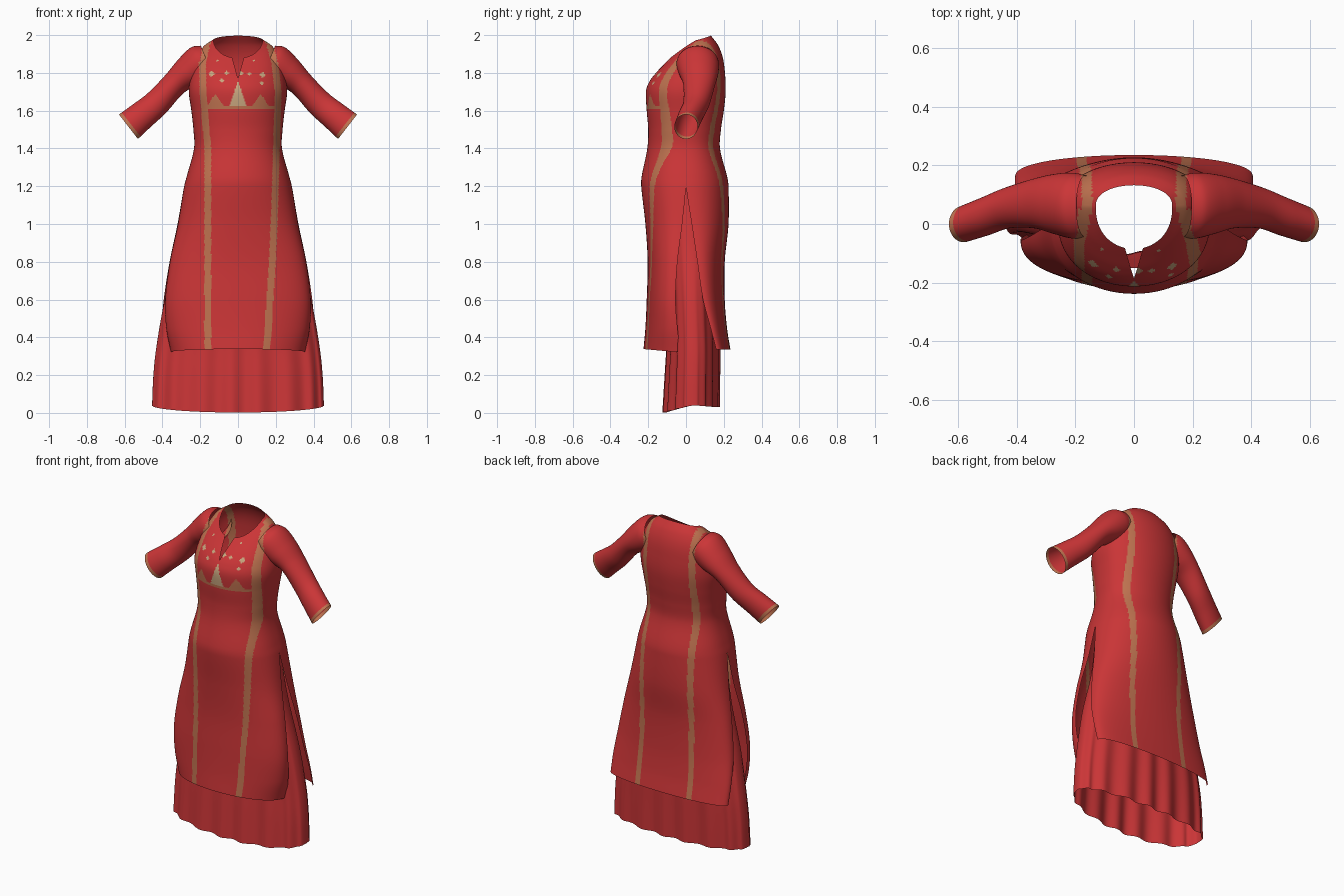
import bpy, bmesh, math

if "Cube" in bpy.data.objects:
    bpy.data.objects.remove(bpy.data.objects["Cube"], do_unlink=True)


def material(name, rgb):
    m = bpy.data.materials.new(name)
    m.use_nodes = True
    m.diffuse_color = (*rgb, 1)
    m.node_tree.nodes["Principled BSDF"].inputs["Base Color"].default_value = (*rgb, 1)
    return m


RED, TAN, BEIGE = 0, 1, 2
MATERIALS = [material("red cloth", (0.60, 0.036, 0.038)),
             material("tan trim", (0.52, 0.17, 0.08)),
             material("beige embroidery", (0.58, 0.38, 0.21))]


def spline(keys, t, step):
    """Smooth rows through the keys; column t is the rising parameter."""
    def tangent(i):
        a, b = keys[max(i - 1, 0)], keys[min(i + 1, len(keys) - 1)]
        return [(q - p) / (b[t] - a[t]) for p, q in zip(a, b)]
    rows = []
    for i in range(len(keys) - 1):
        a, b, ta, tb = keys[i], keys[i + 1], tangent(i), tangent(i + 1)
        span = b[t] - a[t]
        n = math.ceil(span / step)
        for k in range(n):
            s = k / n
            h = 3 * s * s - 2 * s ** 3
            g, f = s ** 3 - 2 * s * s + s, s ** 3 - s * s
            rows.append([p * (1 - h) + q * h + span * (g * u + f * v)
                         for p, q, u, v in zip(a, b, ta, tb)])
    return rows + [list(keys[-1])]


def add_grid(bm, rows):
    verts = [[bm.verts.new(p) for p in row] for row in rows]
    for r0, r1 in zip(verts, verts[1:]):
        for a, b, c, d in zip(r0, r0[1:], r1[1:], r1):
            bm.faces.new((a, b, c, d))


def add_panel(bm, keys, step, columns, fold=0):
    """Half wrap of cloth. Key: centre z, edge z, half width, centre y, edge y."""
    rows = []
    for zc, ze, hw, yc, ye in spline(keys, 1, step):
        row = []
        for i in range(columns + 1):
            a = math.pi * (i / columns - 0.5)
            c = max(math.cos(a), 0)
            ripple = fold * max(0, 1 - zc) * math.sin(17 * a + 0.6 * math.sin(5 * a)) * c ** 0.5
            row.append((hw * math.sin(a), ye + (yc - ye) * c ** 0.85 + ripple,
                        ze + (zc - ze) * c))
        rows.append(row)
    add_grid(bm, rows)


def finish(bm, name, paint):
    bmesh.ops.remove_doubles(bm, verts=bm.verts, dist=0.0005)
    bmesh.ops.recalc_face_normals(bm, faces=bm.faces)
    for f in bm.faces:
        f.smooth = True
        f.material_index = paint(f.calc_center_median())
    me = bpy.data.meshes.new(name)
    bm.to_mesh(me)
    bm.free()
    for m in MATERIALS:
        me.materials.append(m)
    ob = bpy.data.objects.new(name, me)
    bpy.context.collection.objects.link(ob)
    return ob


# Painting rules: long stripes, yoke band, embroidered peaks and flecks
RIGHT_STRIPE = [(0.3, 0.16), (1.4, 0.16), (1.7, 0.185), (1.85, 0.188), (1.98, 0.16)]
LEFT_STRIPE = [(0.3, 0.15), (0.8, 0.182), (1.1, 0.195), (1.4, 0.203),
               (1.7, 0.213), (1.85, 0.195), (1.98, 0.16)]
BACK_STRIPE = [(0.3, 0.175), (1.4, 0.165), (1.98, 0.16)]
PEAKS = [(0, 0.045, 1.76, BEIGE), (-0.12, 0.045, 1.69, TAN), (0.12, 0.045, 1.69, TAN)]
FLECKS = [(-0.14, 1.795, 0.018), (-0.085, 1.76, 0.014), (-0.06, 1.8, 0.013),
          (0.015, 1.8, 0.015), (0.06, 1.795, 0.012), (0.13, 1.79, 0.018),
          (0.125, 1.745, 0.012), (-0.11, 1.865, 0.008), (0.085, 1.865, 0.008)]


def along(points, z):
    for (z0, x0), (z1, x1) in zip(points, points[1:]):
        if z <= z1:
            return x0 + (x1 - x0) * (z - z0) / (z1 - z0)
    return points[-1][1]


def cloth_paint(p):
    front = p.y < 0.05
    stripe = BACK_STRIPE if not front else LEFT_STRIPE if p.x > 0 else RIGHT_STRIPE
    gap = abs(p.x) - along(stripe, p.z)
    if abs(gap) < 0.018:
        return TAN
    if front and gap < 0 and p.z > 1.605:
        if p.z < 1.625:
            return TAN
        for x, w, top, colour in PEAKS:
            if abs(p.x - x) < w * (top - p.z) / (top - 1.62):
                return colour
        for x, z, r in FLECKS:
            if abs(p.x - x) / r + abs(p.z - z) / (r * 0.9) < 1:
                return BEIGE
    return RED


# Tunic: front and back panels, joined above the side slits
def same(z, hw, yc, ye):
    return (z, z, hw, yc, ye)


front = [(0.338, 0.322, 0.355, -0.225, -0.03), same(0.45, 0.38, -0.215, -0.045),
         same(0.6, 0.385, -0.208, -0.055), same(0.8, 0.36, -0.203, -0.045),
         same(1.0, 0.318, -0.215, -0.02), same(1.2, 0.285, -0.237, 0),
         same(1.25, 0.272, -0.235, 0), same(1.4, 0.233, -0.205, 0),
         same(1.5, 0.236, -0.2, 0), same(1.6, 0.247, -0.208, 0.01),
         same(1.7, 0.26, -0.212, 0.02), (1.755, 1.79, 0.25, -0.193, 0.04),
         (1.805, 1.88, 0.222, -0.155, 0.055), (1.85, 1.945, 0.178, -0.112, 0.06),
         (1.878, 1.975, 0.13, -0.085, 0.06)]
back = [same(0.335, 0.405, 0.235, 0.16), same(0.45, 0.405, 0.217, 0.13),
        same(0.6, 0.393, 0.205, 0.09), same(0.8, 0.362, 0.205, 0.06),
        same(1.0, 0.32, 0.225, 0.03), same(1.2, 0.285, 0.225, 0),
        same(1.25, 0.272, 0.218, 0), same(1.4, 0.233, 0.18, 0),
        same(1.5, 0.236, 0.185, 0), same(1.6, 0.247, 0.2, 0.01),
        same(1.7, 0.26, 0.21, 0.02), (1.79, 1.79, 0.25, 0.207, 0.04),
        (1.88, 1.88, 0.222, 0.195, 0.055), (1.95, 1.945, 0.178, 0.168, 0.06),
        (1.997, 1.975, 0.13, 0.132, 0.06)]
bm = bmesh.new()
add_panel(bm, front, 0.008, 140)
add_panel(bm, back, 0.01, 100)

# Keyhole notch below the neckline
APEX, SLOPE = 1.77, 0.28
for side in (-1, 1):
    near = [f for f in bm.faces if f.calc_center_median().y < 0
            and f.calc_center_median().z > APEX - 0.02 and abs(f.calc_center_median().x) < 0.06]
    geom = set(near) | {e for f in near for e in f.edges} | {v for f in near for v in f.verts}
    bmesh.ops.bisect_plane(bm, geom=list(geom), plane_co=(0, 0, APEX),
                           plane_no=(1, 0, -SLOPE * side))
notch = []
for f in bm.faces:
    c = f.calc_center_median()
    if c.y < 0 and abs(c.x) < SLOPE * (c.z - APEX):
        notch.append(f)
bmesh.ops.delete(bm, geom=notch, context="FACES")
finish(bm, "tunic", cloth_paint)

# Sleeves. Key: centre x, y, z, tilt, radius across, radius in depth
arm = [(0.165, 0.06, 1.865, 0.38, 0.085, 0.105), (0.205, 0.062, 1.845, 0.45, 0.1, 0.112),
       (0.265, 0.068, 1.80, 0.65, 0.087, 0.103), (0.335, 0.07, 1.742, 0.8, 0.068, 0.085),
       (0.43, 0.055, 1.64, 0.75, 0.071, 0.07), (0.51, 0.025, 1.573, 0.7, 0.076, 0.066),
       (0.58, 0, 1.515, 0.66, 0.082, 0.062)]
for name, side in (("left_sleeve", 1), ("right_sleeve", -1)):
    bm = bmesh.new()
    rings = []
    for x, y, z, tilt, across, depth in spline(arm, 0, 0.007):
        ring = []
        for i in range(49):
            a = math.tau * i / 48
            u = across * math.cos(a)
            ring.append((side * (x + u * math.sin(tilt)), y + depth * math.sin(a),
                         z + u * math.cos(tilt)))
        rings.append(ring)
    add_grid(bm, rings)

    def sleeve_paint(p):
        # cuff band at the open end, measured along the arm
        reach = (abs(p.x) - 0.58) * math.cos(0.66) - (p.z - 1.515) * math.sin(0.66)
        return TAN if reach > -0.018 else cloth_paint(p)
    finish(bm, name, sleeve_paint)

# Long pleated underskirt
levels = [(0.04, 0.455, 0.04), (0.2, 0.448, 0.04), (0.35, 0.432, 0.04),
          (0.6, 0.387, 0.03), (0.9, 0.305, 0.02), (1.28, 0.24, 0)]
front_depth = [-0.115, -0.105, -0.098, -0.1, -0.12, -0.15]
back_depth = [0.17, 0.173, 0.175, 0.17, 0.175, 0.165]
bm = bmesh.new()
for depths, hem in ((front_depth, 0.002), (back_depth, 0.03)):
    keys = [(z if i else hem, z, hw, yc, ye)
            for i, ((z, hw, ye), yc) in enumerate(zip(levels, depths))]
    add_panel(bm, keys, 0.025, 140, fold=0.011)
finish(bm, "underskirt", lambda p: RED)
